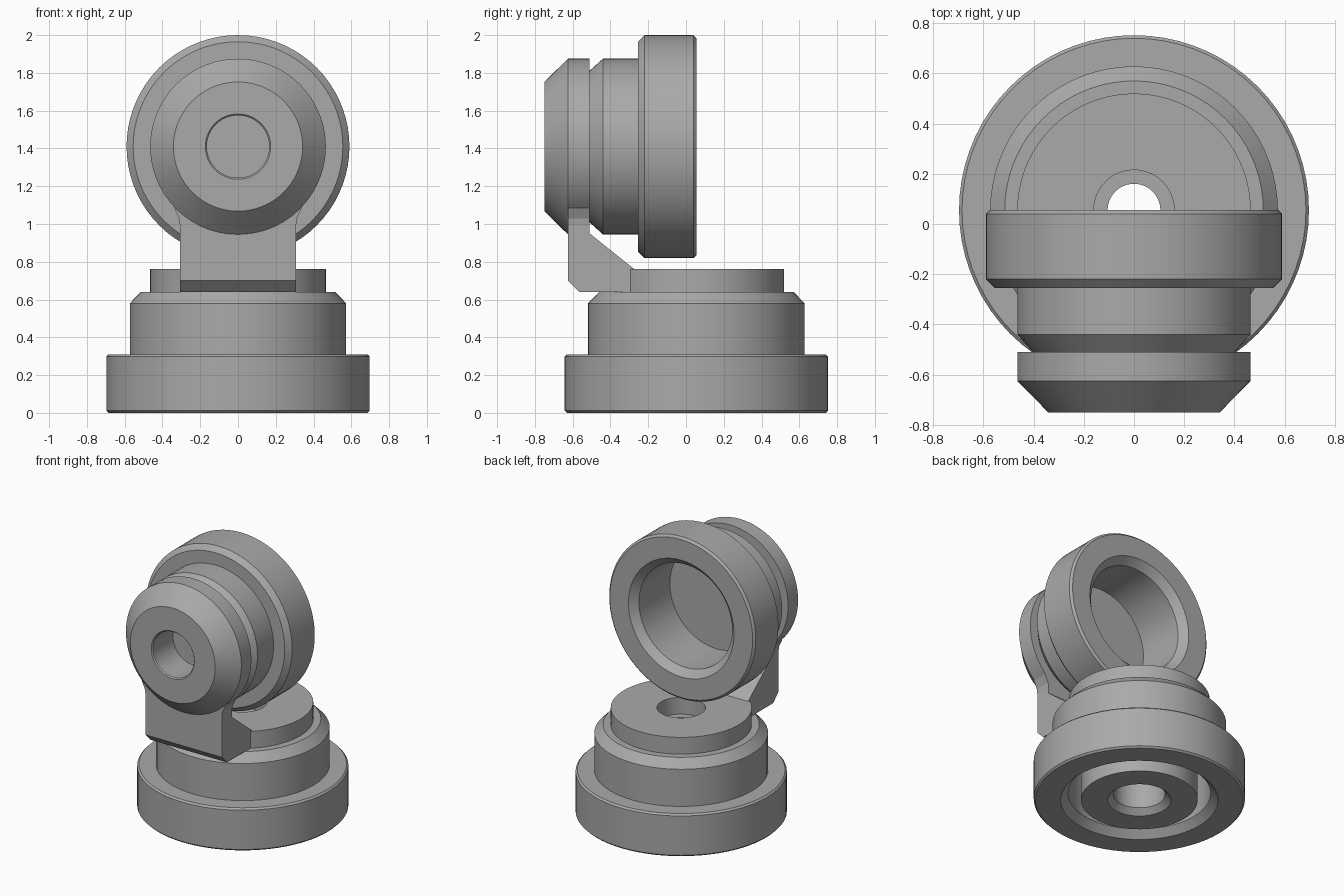
import bpy, bmesh, math
from mathutils import Vector, Matrix

old = bpy.data.objects.get("Cube")
if old:
    bpy.data.objects.remove(old, do_unlink=True)

grey = bpy.data.materials.new("plain grey")
grey.use_nodes = True
GREY = (0.4, 0.4, 0.4, 1)
grey.diffuse_color = GREY
grey.node_tree.nodes["Principled BSDF"].inputs["Base Color"].default_value = GREY

BASE_Y = 0.055     # vertical axis of the base
CUP_Z = 1.41       # height of the horizontal cup axis
SEGMENTS = 72


def finish(bm, name):
    bmesh.ops.remove_doubles(bm, verts=bm.verts, dist=1e-5)
    bmesh.ops.recalc_face_normals(bm, faces=bm.faces)
    mesh = bpy.data.meshes.new(name)
    bm.to_mesh(mesh)
    bm.free()
    mesh.materials.append(grey)
    obj = bpy.data.objects.new(name, mesh)
    bpy.context.collection.objects.link(obj)
    return obj


def smooth(obj):
    bpy.ops.object.select_all(action='DESELECT')
    obj.select_set(True)
    bpy.context.view_layer.objects.active = obj
    bpy.ops.object.shade_smooth_by_angle(angle=math.radians(25))


def lathe(name, profile, matrix, closed=True):
    """Turn (radius, height) points round z, then place with the matrix."""
    bm = bmesh.new()
    verts = [bm.verts.new((r, 0, h)) for r, h in profile]
    edges = [bm.edges.new(pair) for pair in zip(verts, verts[1:])]
    if closed:
        edges.append(bm.edges.new((verts[-1], verts[0])))
    bmesh.ops.spin(bm, geom=verts + edges, cent=(0, 0, 0), axis=(0, 0, 1),
                   angle=math.tau, steps=SEGMENTS, use_merge=True)
    bm.transform(matrix)
    obj = finish(bm, name)
    smooth(obj)
    return obj


def prism(name, points, offset):
    """Extrude a flat outline along the offset."""
    bm = bmesh.new()
    face = bm.faces.new([bm.verts.new(p) for p in points])
    out = bmesh.ops.extrude_face_region(bm, geom=[face])
    moved = [v for v in out["geom"] if isinstance(v, bmesh.types.BMVert)]
    bmesh.ops.translate(bm, verts=moved, vec=Vector(offset))
    return finish(bm, name)


upright = Matrix.Translation((0, BASE_Y, 0))
# Turned parts on the cup axis: profile height becomes y
lying = Matrix.Translation((0, 0, CUP_Z)) @ Matrix.Rotation(math.radians(-90), 4, 'X')

# Stepped base with ring groove, hub and bolt hole underneath
lathe("base", [
    (0.105, 0.64), (0.515, 0.64), (0.573, 0.58), (0.573, 0.31),
    (0.685, 0.31), (0.697, 0.298), (0.697, 0.012), (0.685, 0),
    (0.52, 0), (0.47, 0.05), (0.47, 0.46), (0.385, 0.46), (0.385, 0),
    (0.21, 0), (0.17, 0.04), (0.17, 0.5), (0.105, 0.5)], upright)

# Round foot plate, joined to the arm of the bracket
bracket = lathe("bracket", [(0.16, 0.64), (0.465, 0.64), (0.465, 0.762),
                            (0.16, 0.762)], upright)
arm = prism("bracket_arm", [(-0.307, y, z) for y, z in (
    (-0.275, 0.64), (-0.565, 0.64), (-0.625, 0.70), (-0.625, 1.12),
    (-0.51, 1.12), (-0.51, 0.95), (-0.275, 0.762))], (0.614, 0, 0))
union = bracket.modifiers.new("join_arm", 'BOOLEAN')
union.operation = 'UNION'
union.solver = 'EXACT'
union.object = arm
bpy.context.view_layer.objects.active = bracket
bpy.ops.object.modifier_apply(modifier=union.name)
bpy.data.objects.remove(arm, do_unlink=True)
smooth(bracket)

# Small fillets where the arm meets the cap
for side, label in ((1, "left"), (-1, "right")):
    prism(label + "_fillet", [(side * x, -0.625, z) for x, z in (
        (0.30, 0.99), (0.307, 0.99), (0.312, 1.03), (0.338, 1.085),
        (0.30, 1.10))], (0, 0.115, 0))

# Cone-fronted cap with a round hole
lathe("front_cap", [
    (0.165, -0.51), (0.465, -0.51), (0.465, -0.625), (0.342, -0.75),
    (0.173, -0.75), (0.165, -0.742)], lying)

# Cup with a wide rim, open at the back
lathe("cup", [
    (0, -0.512), (0.40, -0.512), (0.465, -0.44), (0.465, -0.255),
    (0.555, -0.255), (0.59, -0.22), (0.59, 0.04), (0.575, 0.055),
    (0.425, 0.055), (0.375, 0.005), (0.375, -0.35), (0, -0.35)],
    lying, closed=False)
